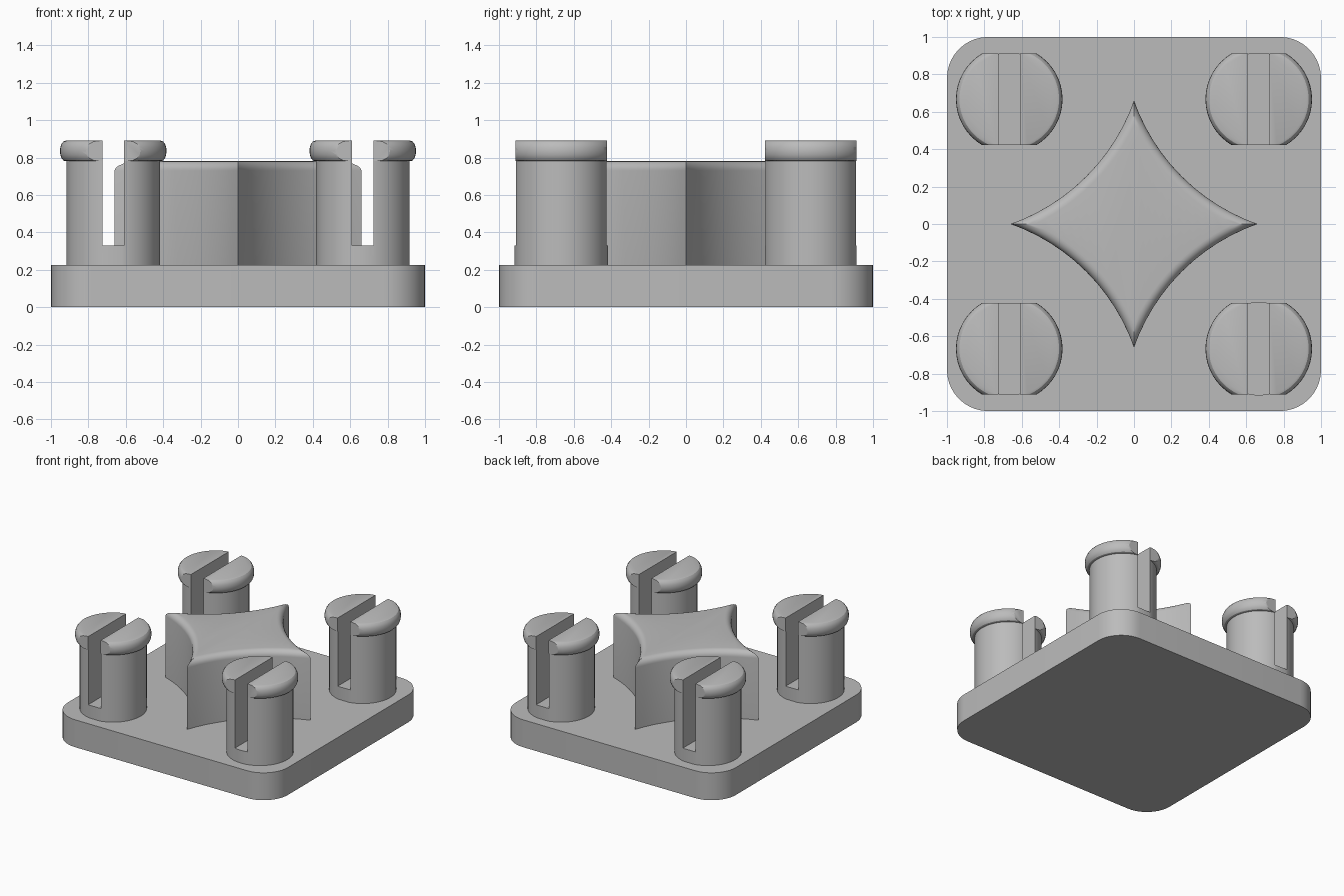
import bpy, bmesh, math
from mathutils import Matrix, Vector

if "Cube" in bpy.data.objects:
    bpy.data.objects.remove(bpy.data.objects["Cube"], do_unlink=True)

GREY = (0.5, 0.5, 0.5, 1)
grey = bpy.data.materials.new("matte_grey")
grey.use_nodes = True
grey.diffuse_color = GREY
grey.node_tree.nodes["Principled BSDF"].inputs["Base Color"].default_value = GREY

BASE_TOP = 0.225
PEG_POS = 0.667
PEG_RADIUS = 0.25


def make_object(name, bm):
    bmesh.ops.recalc_face_normals(bm, faces=bm.faces)
    mesh = bpy.data.meshes.new(name)
    bm.to_mesh(mesh)
    bm.free()
    mesh.materials.append(grey)
    obj = bpy.data.objects.new(name, mesh)
    bpy.context.collection.objects.link(obj)
    return obj


def activate(obj):
    bpy.ops.object.select_all(action="DESELECT")
    obj.select_set(True)
    bpy.context.view_layer.objects.active = obj


def smooth(obj, degrees=30):
    activate(obj)
    bpy.ops.object.shade_smooth_by_angle(angle=math.radians(degrees))


def box(bm, low, high):
    low, high = Vector(low), Vector(high)
    matrix = Matrix.Translation((low + high) / 2) @ Matrix.Diagonal((*(high - low), 1))
    return bmesh.ops.create_cube(bm, size=1, matrix=matrix)


def loft(bm, rings):
    """Skin closed rings of points and cap both ends."""
    loops = [[bm.verts.new(p) for p in ring] for ring in rings]
    for a, b in zip(loops, loops[1:]):
        for i in range(len(a)):
            j = (i + 1) % len(a)
            bm.faces.new((a[i], a[j], b[j], b[i]))
    bm.faces.new(loops[0])
    bm.faces.new(loops[-1])


def cut(obj, low, high):
    bm = bmesh.new()
    box(bm, low, high)
    cutter = make_object("cutter", bm)
    cutter.hide_render = True
    mod = obj.modifiers.new("cut", "BOOLEAN")
    mod.operation = "DIFFERENCE"
    mod.solver = "EXACT"
    mod.object = cutter
    activate(obj)
    bpy.ops.object.modifier_apply(modifier=mod.name)
    bpy.data.objects.remove(cutter, do_unlink=True)


# Base plate with rounded vertical corners
bm = bmesh.new()
box(bm, (-1, -1, 0), (1, 1, BASE_TOP))
upright = [e for e in bm.edges if abs(e.verts[0].co.z - e.verts[1].co.z) > 0.1]
bmesh.ops.bevel(bm, geom=upright, offset=0.22, segments=10, profile=0.5, affect="EDGES")
smooth(make_object("base_plate", bm))

# Four-pointed centre block: concave arcs with a rounded top edge
TIP, WAIST, TOP, FILLET = 0.66, 0.255, 0.78, 0.05
centre = (TIP**2 - 2 * WAIST**2) / (2 * TIP - 4 * WAIST)
arc_radius = math.sqrt(2) * (centre - WAIST)


def star_ring(inset, z, steps=12):
    r = arc_radius + inset
    tip_angle = math.asin(centre / r)
    start, end = math.pi + tip_angle, 1.5 * math.pi - tip_angle
    points = []
    for quarter in range(4):
        turn = Matrix.Rotation(quarter * math.pi / 2, 3, "Z")
        for k in range(steps):
            a = start + (end - start) * k / steps
            points.append(turn @ Vector((centre + r * math.cos(a), centre + r * math.sin(a), z)))
    return points


bm = bmesh.new()
rings = [star_ring(0, BASE_TOP - 0.02)]
for k in range(7):
    a = k / 6 * math.pi / 2
    rings.append(star_ring(FILLET * (1 - math.cos(a)), TOP - FILLET + FILLET * math.sin(a)))
loft(bm, rings)
smooth(make_object("star_block", bm))

# Split pegs with a bulging lip, trimmed flat at front and back
LIP_LOW, LIP_HIGH = 0.78, 0.89
SLOT_FLOOR = 0.33


def make_peg(name, x, y, trim_from):
    profile = [(PEG_RADIUS, BASE_TOP - 0.02), (PEG_RADIUS, LIP_LOW)]
    mid, half = (LIP_LOW + LIP_HIGH) / 2, (LIP_HIGH - LIP_LOW) / 2
    for k in range(9):
        a = (k / 8 - 0.5) * math.pi
        profile.append((0.255 + 0.03 * math.cos(a), mid + half * math.sin(a)))
    n = 48
    bm = bmesh.new()
    loft(bm, [[(r * math.cos(2 * math.pi * i / n), r * math.sin(2 * math.pi * i / n), z)
               for i in range(n)] for r, z in profile])
    peg = make_object(name, bm)
    cut(peg, (-0.057, -0.4, SLOT_FLOOR), (0.057, 0.4, 1.2))
    for low, high in ((0.245, 0.5), (-0.5, -0.245)):
        cut(peg, (-0.5, low, trim_from), (0.5, high, 1.2))
    peg.location = (x, y, 0)
    smooth(peg)


for side, sx in (("left", 1), ("right", -1)):
    for end, sy in (("front", -1), ("back", 1)):
        # One peg keeps its full round foot
        round_foot = sx > 0 and sy < 0
        make_peg(f"{end}_{side}_peg", sx * PEG_POS, sy * PEG_POS,
                 SLOT_FLOOR if round_foot else 0.1)
